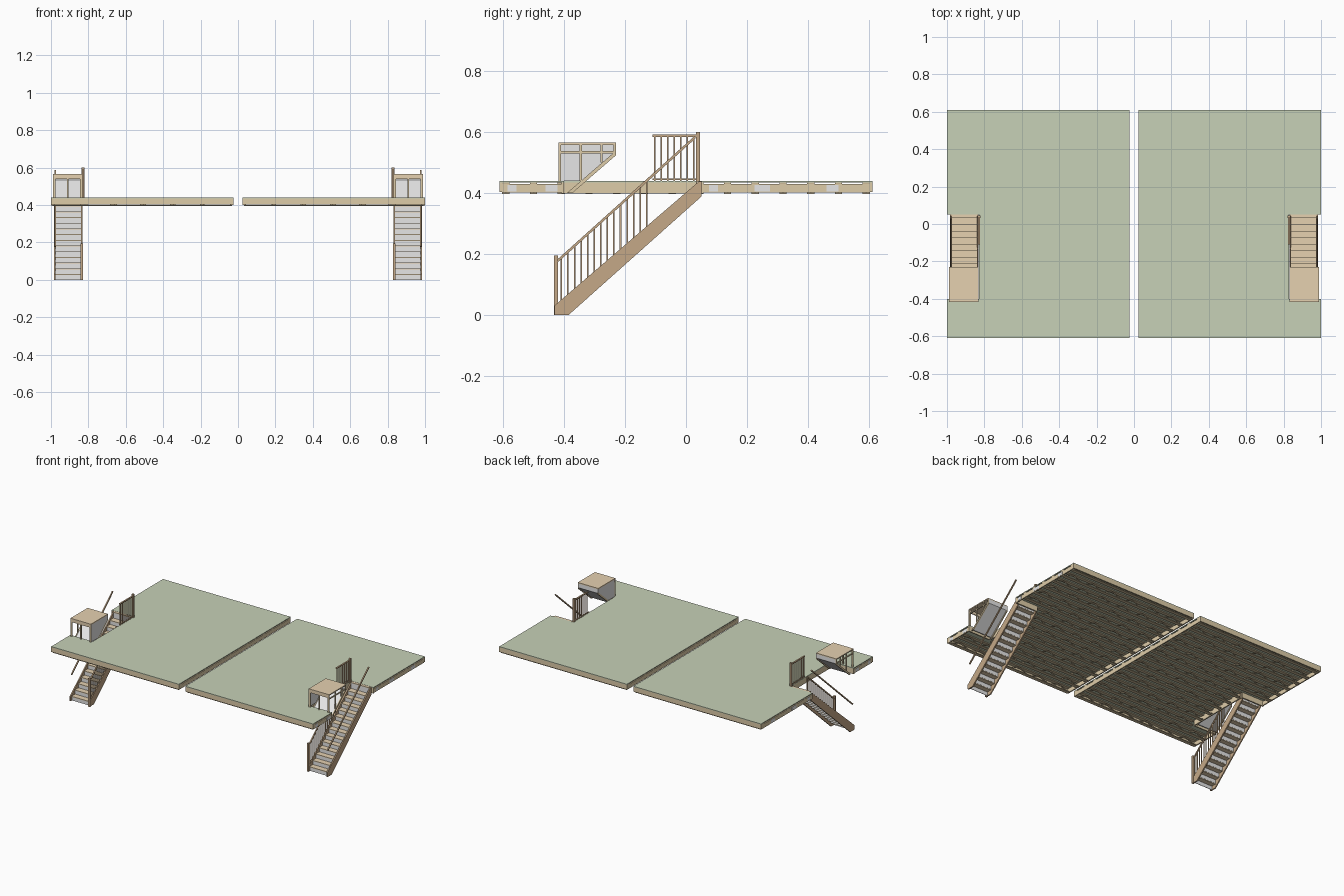
import bpy, bmesh, math
from mathutils import Vector

if "Cube" in bpy.data.objects:
    bpy.data.objects.remove(bpy.data.objects["Cube"])


def material(name, r, g, b):
    lin = [c / 12.92 if c <= 0.04045 else ((c + 0.055) / 1.055) ** 2.4 for c in (r, g, b)]
    m = bpy.data.materials.new(name)
    m.diffuse_color = (*lin, 1)
    m.use_nodes = True
    m.node_tree.nodes["Principled BSDF"].inputs["Base Color"].default_value = m.diffuse_color
    return m


GREEN = material("deck green", 0.78, 0.82, 0.72)
TIMBER = material("pale timber", 0.87, 0.80, 0.66)
STAIR = material("stair wood", 0.77, 0.66, 0.53)
TREAD = material("tread wood", 0.90, 0.82, 0.69)
GREY = material("light grey panel", 0.90, 0.90, 0.90)
BROWN = material("truss timber", 0.80, 0.73, 0.60)


class Part:
    """Collects simple solids into one object; sign mirrors across x."""

    def __init__(self, name, mat, sign):
        self.name, self.mat, self.s, self.bm = name, mat, sign, bmesh.new()

    def prism(self, yz, x0, x1):
        rows = [[self.bm.verts.new((self.s * x, y, z)) for y, z in yz] for x in (x0, x1)]
        n = len(yz)
        self.bm.faces.new(rows[0])
        self.bm.faces.new(rows[1][::-1])
        for i in range(n):
            j = (i + 1) % n
            self.bm.faces.new((rows[0][i], rows[1][i], rows[1][j], rows[0][j]))

    def box(self, x0, x1, y0, y1, z0, z1):
        self.prism([(y0, z0), (y1, z0), (y1, z1), (y0, z1)], x0, x1)

    def bar(self, a, b, w):
        """Square bar between two points lying in an xz or yz plane."""
        a, b = Vector(a), Vector(b)
        d = (b - a).normalized()
        u = Vector((0, 1, 0)) if abs(d.x) > abs(d.y) else Vector((1, 0, 0))
        v = d.cross(u)
        ends = [[self.bm.verts.new((self.s * p.x, p.y, p.z)) for p in
                 (e + (u * i + v * j) * w / 2 for i, j in ((-1, -1), (1, -1), (1, 1), (-1, 1)))]
                for e in (a, b)]
        self.bm.faces.new(ends[0])
        self.bm.faces.new(ends[1][::-1])
        for i in range(4):
            j = (i + 1) % 4
            self.bm.faces.new((ends[0][i], ends[1][i], ends[1][j], ends[0][j]))

    def done(self):
        bmesh.ops.recalc_face_normals(self.bm, faces=self.bm.faces)
        me = bpy.data.meshes.new(self.name)
        self.bm.to_mesh(me)
        self.bm.free()
        me.materials.append(self.mat)
        bpy.context.collection.objects.link(bpy.data.objects.new(self.name, me))


X0, X1, XN = 0.025, 1.0, 0.83      # deck edges and stairwell inner edge
Y, YA, YB = 0.61, -0.40, 0.05      # deck half depth and stairwell ends
STEPS, RISE, RUN = 13, 0.0305, 0.0347


def rail_z(y):
    return 0.178 + (y + 0.42) * 0.9


def deck(s, side):
    # green floor sheet with a notch for the stairwell
    p = Part(side + "_floor", GREEN, s)
    p.box(X0, XN, -Y, Y, 0.435, 0.44)
    p.box(XN, X1, -Y, YA, 0.435, 0.44)
    p.box(XN, X1, YB, Y, 0.435, 0.44)
    p.done()
    # rim boards, lower on the sides so the truss ends show above them
    t = 0.008
    p = Part(side + "_rim", TIMBER, s)
    for y0, y1 in ((-Y, -Y + t), (Y - t, Y)):
        p.box(X0, X1, y0, y1, 0.403, 0.435)
    p.box(X0, X0 + t, -Y + t, Y - t, 0.401, 0.429)
    p.box(XN - t, XN, YA, YB, 0.398, 0.435)
    p.box(XN, X1, YA - t, YA, 0.398, 0.435)
    p.box(XN, X1, YB, YB + t, 0.398, 0.435)
    for y0, y1 in ((-Y + t, YA - t), (YB + t, Y - t)):
        p.box(X1 - t, X1, y0, y1, 0.401, 0.429)
    p.done()
    # light plates on the outer rims
    p = Part(side + "_rim_plates", GREY, s)
    for y, w in ((-0.57, 0.03), (-0.44, 0.04), (0.09, 0.03), (0.25, 0.05), (0.48, 0.04)):
        p.box(X1 - 0.001, X1 + 0.001, y - w / 2, y + w / 2, 0.405, 0.427)
    p.done()
    # open web floor trusses
    p = Part(side + "_trusses", BROWN, s)
    n = 14
    for k in range(n):
        y = -Y + 0.02 + (2 * Y - 0.04) * k / (n - 1)
        end = XN - t if YA - 0.02 < y < YB + 0.02 else X1
        p.box(X0, end, y - 0.012, y + 0.012, 0.429, 0.435)
        p.box(X0 + t, end - t, y - 0.012, y + 0.012, 0.396, 0.401)
        m = round((end - X0) / 0.08)
        step = (end - X0 - 2 * t) / m
        for i in range(m):
            xa = X0 + t + i * step
            za, zb = (0.4, 0.43) if i % 2 == 0 else (0.43, 0.4)
            p.bar((xa, y, za), (xa + step, y, zb), 0.005)
    p.done()


def stair(s, side):
    xa, xb = 0.832, 0.985
    # stringers
    p = Part(side + "_stringers", STAIR, s)
    outline = [(-0.43, 0), (-0.385, 0), (0.05, 0.388), (0.05, 0.438), (0.042, 0.438), (-0.43, 0.032)]
    for x in (xa, xb - 0.008):
        p.prism(outline, x, x + 0.008)
    p.done()
    # treads and risers
    tr = Part(side + "_treads", TREAD, s)
    ri = Part(side + "_risers", GREY, s)
    for i in range(STEPS):
        y, z = -0.416 + i * RUN, (i + 1) * RISE
        tr.box(xa + 0.008, xb - 0.008, y - 0.005, y + RUN + 0.002, z - 0.005, z)
        ri.box(xa + 0.008, xb - 0.008, y, y + 0.003, z - RISE, z - 0.005)
    y = -0.416 + STEPS * RUN
    tr.box(xa + 0.008, xb - 0.008, y - 0.003, YB, 0.434, 0.439)
    ri.box(xa + 0.008, xb - 0.008, y, y + 0.003, STEPS * RISE, 0.434)
    tr.done()
    ri.done()
    # newel posts
    p = Part(side + "_newels", STAIR, s)
    p.box(0.829, 0.843, -0.433, -0.419, 0, 0.195)
    p.box(0.822, 0.836, 0.032, 0.046, 0.40, 0.60)
    p.done()
    # inner balustrade
    p = Part(side + "_balustrade", STAIR, s)
    xr = 0.836
    p.bar((xr, -0.42, rail_z(-0.42)), (xr, -0.13, rail_z(-0.13)), 0.008)
    for i in range(14):
        y = -0.408 + i * 0.0215
        p.box(xr - 0.0025, xr + 0.0025, y - 0.0025, y + 0.0025, 0.03 + (y + 0.43) * 0.86, rail_z(y))
    p.done()
    # outer handrail
    p = Part(side + "_handrail", STAIR, s)
    p.bar((0.978, -0.42, rail_z(-0.42)), (0.978, 0.03, rail_z(0.03)), 0.008)
    p.done()
    # guard beside the stairwell
    p = Part(side + "_guard", STAIR, s)
    p.box(0.823, 0.833, -0.11, 0.035, 0.584, 0.591)
    p.box(0.825, 0.831, -0.11, 0.035, 0.443, 0.448)
    for i in range(7):
        y = -0.103 + i * 0.0215
        p.box(0.825, 0.831, y - 0.0025, y + 0.0025, 0.44, 0.585)
    p.done()


def hood(s, side):
    xa, xb, ya, yb = 0.832, 0.988, -0.417, -0.23
    # roof with front band
    p = Part(side + "_hood_roof", TREAD, s)
    p.box(xa, xb, ya, yb, 0.558, 0.565)
    p.box(xa, xb, ya, ya + 0.006, 0.54, 0.558)
    p.done()
    # open stud frame on the front and outer side
    p = Part(side + "_hood_frame", TIMBER, s)
    w = 0.007
    for x, v in ((xa, 0.012), ((xa + xb - w) / 2, w), (xb - 0.012, 0.012)):
        p.box(x, x + v, ya, ya + w, 0.44, 0.54)
    p.box(xb - w, xb, ya, yb, 0.53, 0.537)
    for y, z in ((ya, 0.44), (-0.348, 0.44), (-0.28, 0.50), (yb - w, 0.53)):
        p.box(xb - w, xb, y, y + w, z, 0.558)
    for x in (xa, xb - w):
        p.prism([(-0.39, 0.40), (-0.372, 0.40), (yb, 0.523), (yb, 0.538)], x, x + w)
    p.done()
    # inner side panel, sloped soffit and back edge
    p = Part(side + "_hood_panels", GREY, s)
    p.prism([(ya + w, 0.44), (-0.342, 0.44), (yb, 0.535), (yb, 0.558), (ya + w, 0.558)],
            xa, xa + 0.003)
    p.prism([(-0.385, 0.403), (-0.38, 0.403), (yb, 0.53), (yb, 0.535)], xa + w, xb - w)
    p.box(xa, xb, yb - 0.003, yb, 0.53, 0.558)
    p.done()


for s, side in ((1, "right"), (-1, "left")):
    deck(s, side)
    stair(s, side)
    hood(s, side)
